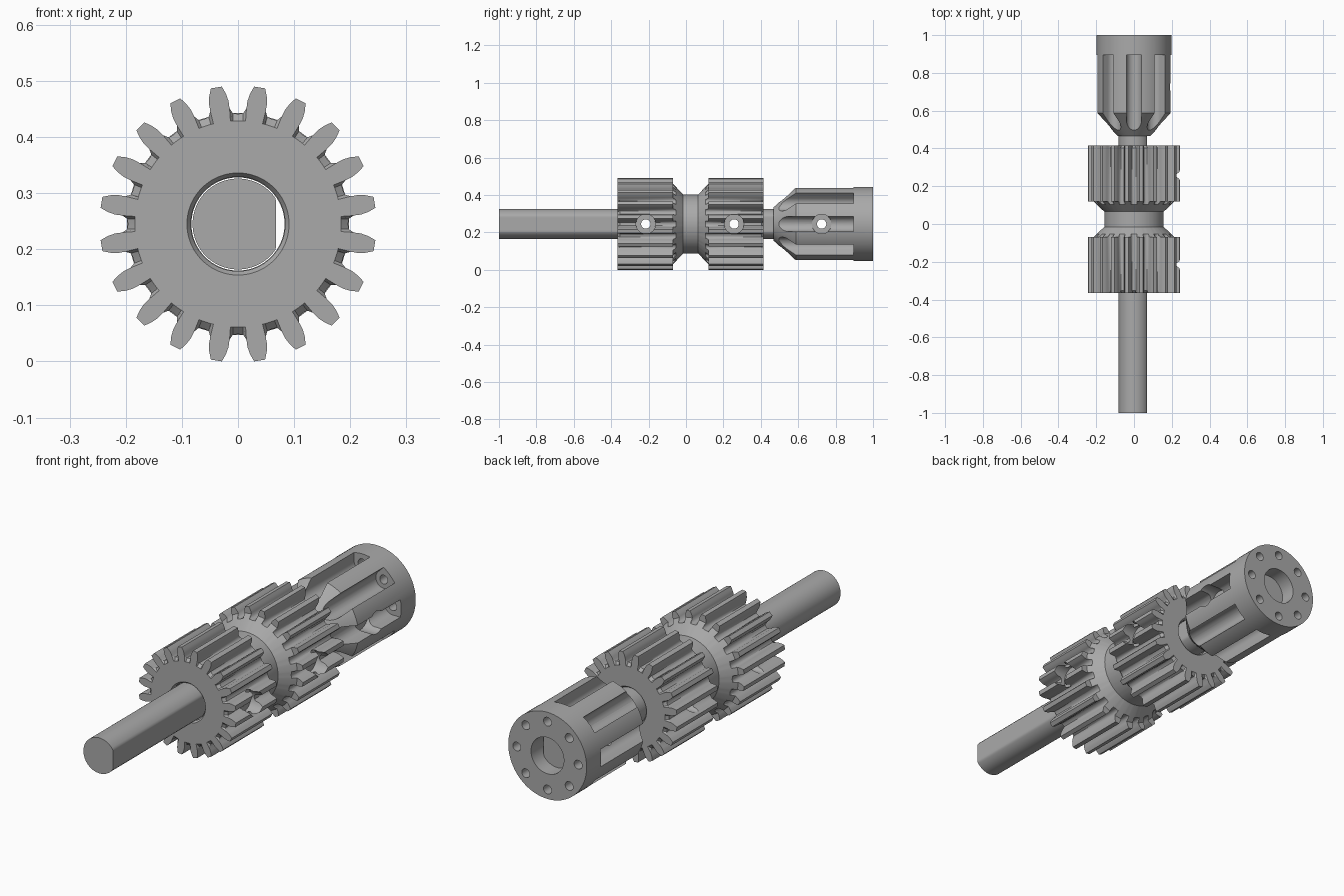
import bpy, bmesh
from math import sin, cos, pi, radians
from mathutils import Matrix, Vector

if "Cube" in bpy.data.objects:
    bpy.data.objects.remove(bpy.data.objects["Cube"])

AXIS = 0.245      # height of the shaft line
MID = 0.025       # centre of the double gear along y

steel = bpy.data.materials.new("steel_grey")
steel.use_nodes = True
steel.diffuse_color = (0.4, 0.4, 0.4, 1)
steel.node_tree.nodes["Principled BSDF"].inputs["Base Color"].default_value = (0.4, 0.4, 0.4, 1)


def finish(name, bm):
    bmesh.ops.remove_doubles(bm, verts=bm.verts, dist=1e-5)
    bmesh.ops.recalc_face_normals(bm, faces=bm.faces)
    mesh = bpy.data.meshes.new(name)
    bm.to_mesh(mesh)
    bm.free()
    mesh.materials.append(steel)
    obj = bpy.data.objects.new(name, mesh)
    bpy.context.collection.objects.link(obj)
    return obj


def loft(name, outline, layers, hollow, root_dip=None):
    """Stack copies of a polar outline along y, each clamped to a radius."""
    bm = bmesh.new()
    rings = []
    for y, limit in layers:
        ring = []
        for a, r in outline:
            rr = min(r, limit)
            yy = y + root_dip(y, r, limit) if root_dip else y
            ring.append(bm.verts.new((rr * cos(a), yy, AXIS + rr * sin(a))))
        rings.append(ring)
    pairs = list(zip(rings, rings[1:]))
    if hollow:
        pairs.append((rings[-1], rings[0]))
    else:
        bm.faces.new(rings[0])
        bm.faces.new(rings[-1])
    n = len(outline)
    for p, q in pairs:
        for i in range(n):
            j = (i + 1) % n
            bm.faces.new((p[i], p[j], q[j], q[i]))
    return finish(name, bm)


def rod(radius, start, end):
    """Cylinder cutter between two points."""
    start, end = Vector(start), Vector(end)
    d = end - start
    bm = bmesh.new()
    turn = d.to_track_quat('Z', 'Y').to_matrix().to_4x4()
    bmesh.ops.create_cone(bm, cap_ends=True, segments=32, radius1=radius, radius2=radius,
                          depth=d.length, matrix=Matrix.Translation((start + end) / 2) @ turn)
    return finish("cutter", bm)


def slot(angle, y0, y1):
    """Round-bottomed groove cutter, open to the outside."""
    pts = [(0.3, -0.04)] + [(0.155 - 0.04 * sin(pi * k / 16), -0.04 * cos(pi * k / 16))
                            for k in range(17)] + [(0.3, 0.04)]
    bm = bmesh.new()
    face = bm.faces.new([bm.verts.new((x, y0, z)) for x, z in pts])
    ext = bmesh.ops.extrude_face_region(bm, geom=[face])
    moved = [v for v in ext["geom"] if isinstance(v, bmesh.types.BMVert)]
    bmesh.ops.translate(bm, verts=moved, vec=(0, y1 - y0, 0))
    bmesh.ops.transform(bm, verts=bm.verts,
                        matrix=Matrix.Translation((0, 0, AXIS)) @ Matrix.Rotation(-angle, 4, 'Y'))
    return finish("cutter", bm)


def cut(obj, cutters):
    bpy.context.view_layer.objects.active = obj
    for c in cutters:
        c.hide_render = True
        mod = obj.modifiers.new("cut", 'BOOLEAN')
        mod.operation = 'DIFFERENCE'
        mod.solver = 'EXACT'
        mod.object = c
        bpy.ops.object.modifier_apply(modifier=mod.name)
        bpy.data.objects.remove(c)


def cross_hole(y, floor):
    """Pin hole right through, with a counterbore on the +x side."""
    return [rod(0.025, (-0.4, y, AXIS), (0.4, y, AXIS)),
            rod(0.052, (floor, y, AXIS), (0.4, y, AXIS))]


# Double gear: one tooth outline repeated, necked in the middle
half = [(6.3, 0.198), (4.8, 0.207), (4.6, 0.22), (3.7, 0.233), (2.3, 0.2465)]
tooth = [(-9, 0.196)] + [(-a, r) for a, r in half] + [(a, r) for a, r in reversed(half)]
gear_outline = [(radians(18 * t + 9 + a), r) for t in range(20) for a, r in tooth]
side = [(0.38, 0.084), (0.39, 0.091), (0.39, 0.184), (0.39, 0.25),
        (0.095, 0.25), (0.095, 0.216), (0.078, 0.198), (0.04, 0.157)]
layers = [(MID - t, r) for t, r in side] + [(MID + t, r) for t, r in reversed(side)]


def dip(y, r, limit):
    # soften the end faces at the tooth roots
    if abs(y - MID) > 0.385 and limit > 0.24 and r < 0.2:
        return 0.012 if y < MID else -0.012
    return 0


double_gear = loft("double_gear", gear_outline, layers, True, dip)
cut(double_gear, cross_hole(-0.215, 0.18) + cross_hole(0.257, 0.18))

# Shaft with one flat side
circle = [radians(5 * k) for k in range(72)]
d_outline = [(a, min(0.081, 0.068 / max(cos(a), 0.01))) for a in circle]
shaft = loft("shaft", d_outline, [(-1, 1), (0.93, 1)], False)
cut(shaft, [rod(0.025, (-0.4, y, AXIS), (0.4, y, AXIS)) for y in (-0.215, 0.257, 0.725)])

# Coupling hub: tapered nose, eight grooves and a ring of bolt holes
hub = loft("coupling_hub", [(a, 1) for a in circle],
           [(0.467, 0.083), (0.467, 0.088), (0.587, 0.198), (1, 0.198), (1, 0.083)], True)
cutters = []
for k in range(8):
    a = k * pi / 4
    x, z = 0.155 * cos(a), AXIS + 0.155 * sin(a)
    cutters += [slot(a, 0.4, 0.895), rod(0.02, (x, 0.85, z), (x, 1.1, z))]
cut(hub, cutters + cross_hole(0.725, 0.113))

# Smooth curved faces, keep edges crisp
bpy.ops.object.select_all(action='DESELECT')
for obj in (double_gear, shaft, hub):
    obj.select_set(True)
bpy.context.view_layer.objects.active = hub
bpy.ops.object.shade_smooth_by_angle(angle=radians(30))
